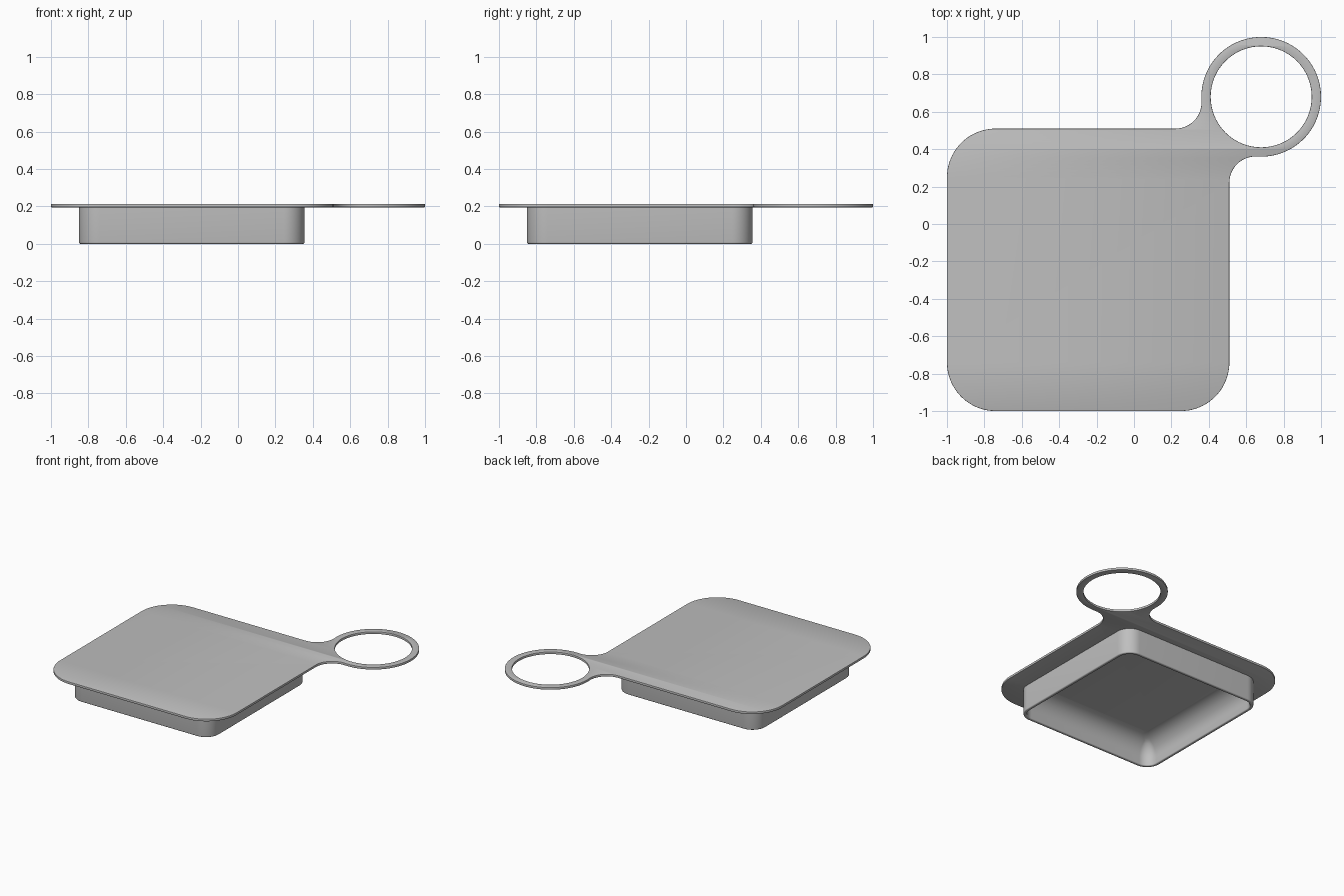
import bpy, bmesh
from math import sin, cos, pi, radians, atan2, degrees, sqrt

cube = bpy.data.objects.get("Cube")
if cube:
    bpy.data.objects.remove(cube, do_unlink=True)

grey = bpy.data.materials.new("plain grey")
grey.use_nodes = True
colour = (0.52, 0.52, 0.52, 1)
grey.diffuse_color = colour
grey.node_tree.nodes["Principled BSDF"].inputs["Base Color"].default_value = colour

LOW, HIGH = -1.0, 0.51         # sides of the square lid
CORNER = 0.26                  # lid corner radius
RING, R_OUT, R_IN = 0.68, 0.32, 0.27
FILLET = 0.14                  # neck between lid and ring
BOTTOM, TOP = 0.195, 0.213     # lid thickness


def arc(cx, cy, r, start, end, steps):
    angles = [radians(start + (end - start) * i / steps) for i in range(steps + 1)]
    return [(cx + r * cos(a), cy + r * sin(a)) for a in angles]


def rounded_square(low, high, r, steps=12):
    a, b = low + r, high - r
    centres = [(a, a, 180), (b, a, 270), (b, b, 0), (a, b, 90)]
    return [p for x, y, s in centres for p in arc(x, y, r, s, s + 90, steps)]


def finish(obj, angle):
    obj.data.materials.clear()
    obj.data.materials.append(grey)
    bpy.ops.object.select_all(action='DESELECT')
    obj.select_set(True)
    bpy.context.view_layer.objects.active = obj
    bpy.ops.object.shade_smooth_by_angle(angle=radians(angle))


# Lid outline with the ring joined at one corner
a, b = LOW + CORNER, HIGH - CORNER
f = HIGH + FILLET
g = RING - sqrt((R_OUT + FILLET) ** 2 - (RING - f) ** 2)
t = degrees(atan2(RING - g, RING - f))
outline = (arc(a, a, CORNER, 180, 270, 20)
           + arc(b, a, CORNER, 270, 360, 20)
           + arc(f, g, FILLET, 180, t, 16)
           + arc(RING, RING, R_OUT, t - 180, 270 - t, 64)[1:-1]
           + arc(g, f, FILLET, 90 - t, -90, 16)
           + arc(a, b, CORNER, 90, 180, 20))
hole = arc(RING, RING, R_IN, 0, 360, 80)[:-1]

# Lid and ring: filled profile with a slightly softened edge
soft = 0.003
curve = bpy.data.curves.new("lid_profile", 'CURVE')
curve.dimensions = '2D'
curve.fill_mode = 'BOTH'
curve.extrude = (TOP - BOTTOM) / 2 - soft
curve.bevel_depth = soft
curve.bevel_resolution = 1
curve.offset = -soft
for points in (outline, hole):
    spline = curve.splines.new('POLY')
    spline.points.add(len(points) - 1)
    for point, (x, y) in zip(spline.points, points):
        point.co = (x, y, 0, 1)
    spline.use_cyclic_u = True
profile = bpy.data.objects.new("lid_profile", curve)
bpy.context.collection.objects.link(profile)
bpy.context.view_layer.update()
mesh = bpy.data.meshes.new_from_object(
    profile.evaluated_get(bpy.context.evaluated_depsgraph_get()))
bpy.data.objects.remove(profile, do_unlink=True)
bm = bmesh.new()
bm.from_mesh(mesh)
bmesh.ops.translate(bm, verts=bm.verts, vec=(0, 0, (TOP + BOTTOM) / 2))
bmesh.ops.remove_doubles(bm, verts=bm.verts, dist=0.0001)
bmesh.ops.recalc_face_normals(bm, faces=bm.faces)
bm.to_mesh(mesh)
bm.free()
lid = bpy.data.objects.new("lid_with_ring", mesh)
bpy.context.collection.objects.link(lid)
finish(lid, 30)

# Hollow plug under the lid: (inset, height) section swept round a rounded square
wall, lip, cove = 0.025, 0.008, 0.14
ceiling = BOTTOM + 0.001
section = [(0, BOTTOM + 0.005)]
section += arc(lip, lip, lip, 180, 270, 4)
section += arc(wall - lip, lip, lip, 270, 360, 4)
section += arc(wall + cove, ceiling - cove, cove, 180, 90, 12)
bm = bmesh.new()
loops = []
for inset, z in section:
    ring = rounded_square(-0.85 + inset, 0.355 - inset, max(0.11 - inset, 0.03))
    loops.append([bm.verts.new((x, y, z)) for x, y in ring])
for upper, lower in zip(loops, loops[1:]):
    n = len(upper)
    for i in range(n):
        j = (i + 1) % n
        bm.faces.new((upper[i], lower[i], lower[j], upper[j]))
bmesh.ops.recalc_face_normals(bm, faces=bm.faces)
# Outer wall must face outward
bm.faces.ensure_lookup_table()
first = bm.faces[0]
centre = first.calc_center_median()
if first.normal.x * (centre.x + 0.25) + first.normal.y * (centre.y + 0.25) < 0:
    bmesh.ops.reverse_faces(bm, faces=bm.faces)
mesh = bpy.data.meshes.new("hollow_plug")
bm.to_mesh(mesh)
bm.free()
plug = bpy.data.objects.new("hollow_plug", mesh)
bpy.context.collection.objects.link(plug)
finish(plug, 40)
